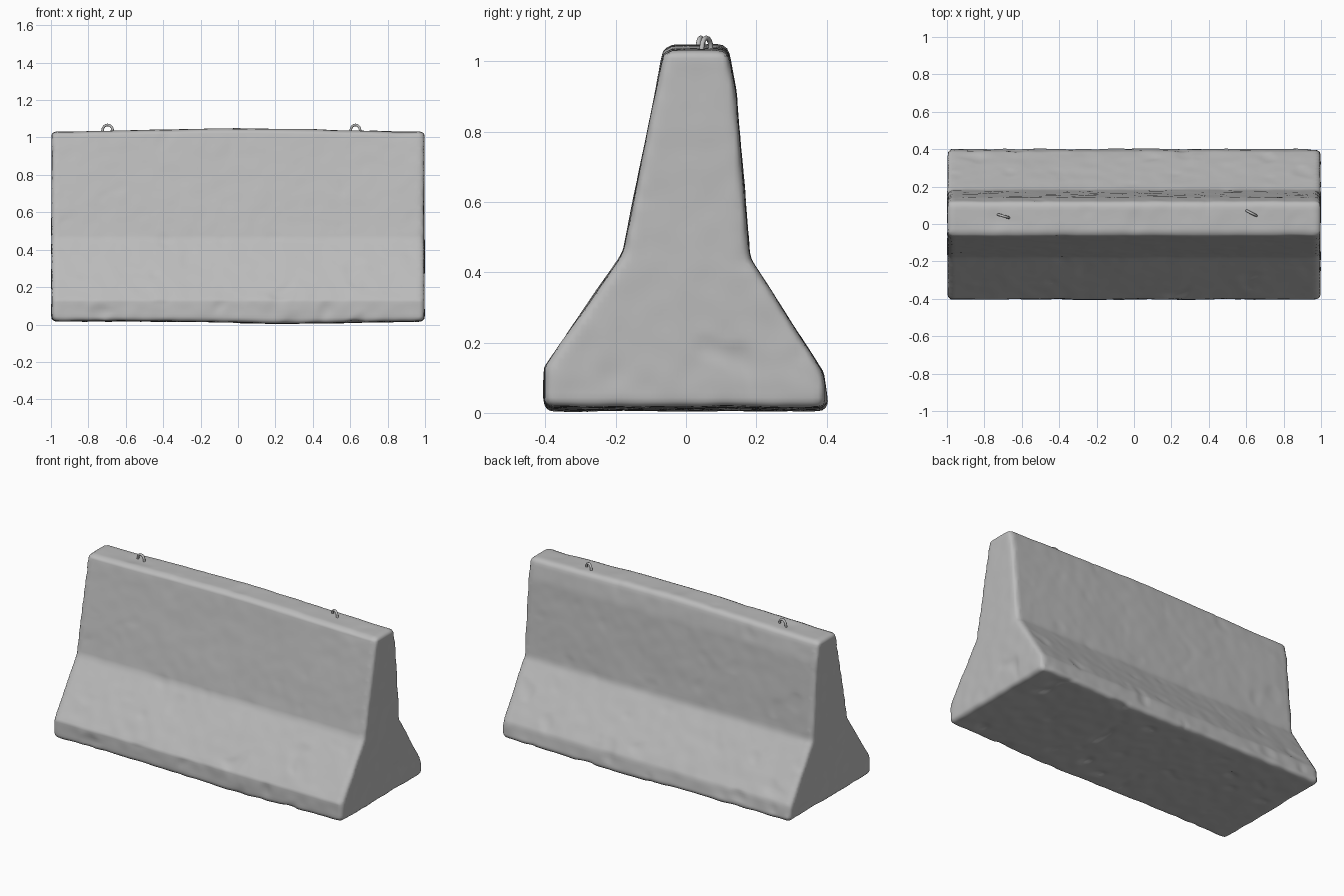
import bpy, bmesh, math
from mathutils import Vector, noise

if "Cube" in bpy.data.objects:
    bpy.data.objects.remove(bpy.data.objects["Cube"])


def material(name, value):
    m = bpy.data.materials.new(name)
    m.diffuse_color = (value, value, value, 1)
    m.use_nodes = True
    m.node_tree.nodes["Principled BSDF"].inputs["Base Color"].default_value = m.diffuse_color
    return m


concrete = material("concrete grey", 0.5)
steel = material("steel grey", 0.5)

# Barrier body: cross-section (y, z) extruded along x
profile = [(-0.405, 0.012), (-0.402, 0.13), (-0.18, 0.455), (-0.062, 1.04),
           (0.118, 1.04), (0.142, 0.92), (0.168, 0.6), (0.182, 0.44),
           (0.39, 0.115), (0.406, 0.012)]
bm = bmesh.new()
end = bm.faces.new([bm.verts.new((-0.997, y, z)) for y, z in profile])
side = bmesh.ops.extrude_face_region(bm, geom=[end])
bmesh.ops.translate(bm, vec=(1.994, 0, 0),
                    verts=[v for v in side["geom"] if isinstance(v, bmesh.types.BMVert)])
bmesh.ops.recalc_face_normals(bm, faces=bm.faces)
# Worn rounding on the end, top and base edges
sharp = [e for e in bm.edges if len(e.link_faces) == 2 and e.calc_face_angle() > 0.9]
bmesh.ops.bevel(bm, geom=sharp, offset=0.022, segments=3, profile=0.5, affect='EDGES')
mesh = bpy.data.meshes.new("barrier_body")
bm.to_mesh(mesh)
bm.free()
body = bpy.data.objects.new("barrier_body", mesh)
bpy.context.collection.objects.link(body)
mesh.materials.append(concrete)

# Even surface grid for the cast-concrete unevenness
remesh = body.modifiers.new("even_grid", 'REMESH')
remesh.mode = 'VOXEL'
remesh.voxel_size = 0.016
bpy.context.view_layer.objects.active = body
body.select_set(True)
bpy.ops.object.modifier_apply(modifier=remesh.name)
normals = [v.normal.copy() for v in mesh.vertices]
for v, n in zip(mesh.vertices, normals):
    p = v.co.copy()
    edge = min(1, max(0, (abs(p.x) - 0.9) / 0.1))
    low = max(0, 1 - p.z / 0.35)
    amount = 0.003 * noise.noise(p * 4) + (0.0015 + 0.002 * low) * noise.noise(p * 14)
    # Scattered chips, mostly near the base
    chip = max(0, noise.noise(p * 9 + Vector((3, 7, 1))) - 0.35)
    amount -= chip * (0.008 + 0.02 * low)
    v.co = p + n * amount
    # Slightly crowned top and sagging base
    if p.z > 0.9:
        v.co.z += 0.008 * math.cos(p.x * math.pi) * (p.z - 0.9) / 0.14
    elif p.z < 0.1:
        v.co.z += (0.006 - 0.014 * math.exp(-((p.x - 0.3) / 0.4) ** 2)) * (1 - p.z / 0.1)
mesh.update()
for poly in mesh.polygons:
    poly.material_index = 0
bpy.ops.object.shade_smooth()


# Lifting loops: bent steel bar, half buried in the top
def lifting_loop(name, x, y, angle):
    curve = bpy.data.curves.new(name, 'CURVE')
    curve.dimensions = '3D'
    curve.bevel_depth = 0.007
    curve.bevel_resolution = 2
    curve.use_fill_caps = True
    points = [(-0.034, -0.04)]
    points += [(-0.028 * math.cos(t * math.pi / 8), 0.028 * math.sin(t * math.pi / 8))
               for t in range(9)]
    points += [(0.034, -0.04)]
    spline = curve.splines.new('POLY')
    spline.points.add(len(points) - 1)
    for sp, (u, h) in zip(spline.points, points):
        sp.co = (x + u * math.cos(angle), y + u * math.sin(angle), 1.039 + h, 1)
    spline.use_smooth = True
    curve.materials.append(steel)
    bpy.context.collection.objects.link(bpy.data.objects.new(name, curve))


lifting_loop("left_lifting_loop", -0.697, 0.042, math.radians(-16))
lifting_loop("right_lifting_loop", 0.628, 0.058, math.radians(-27))
